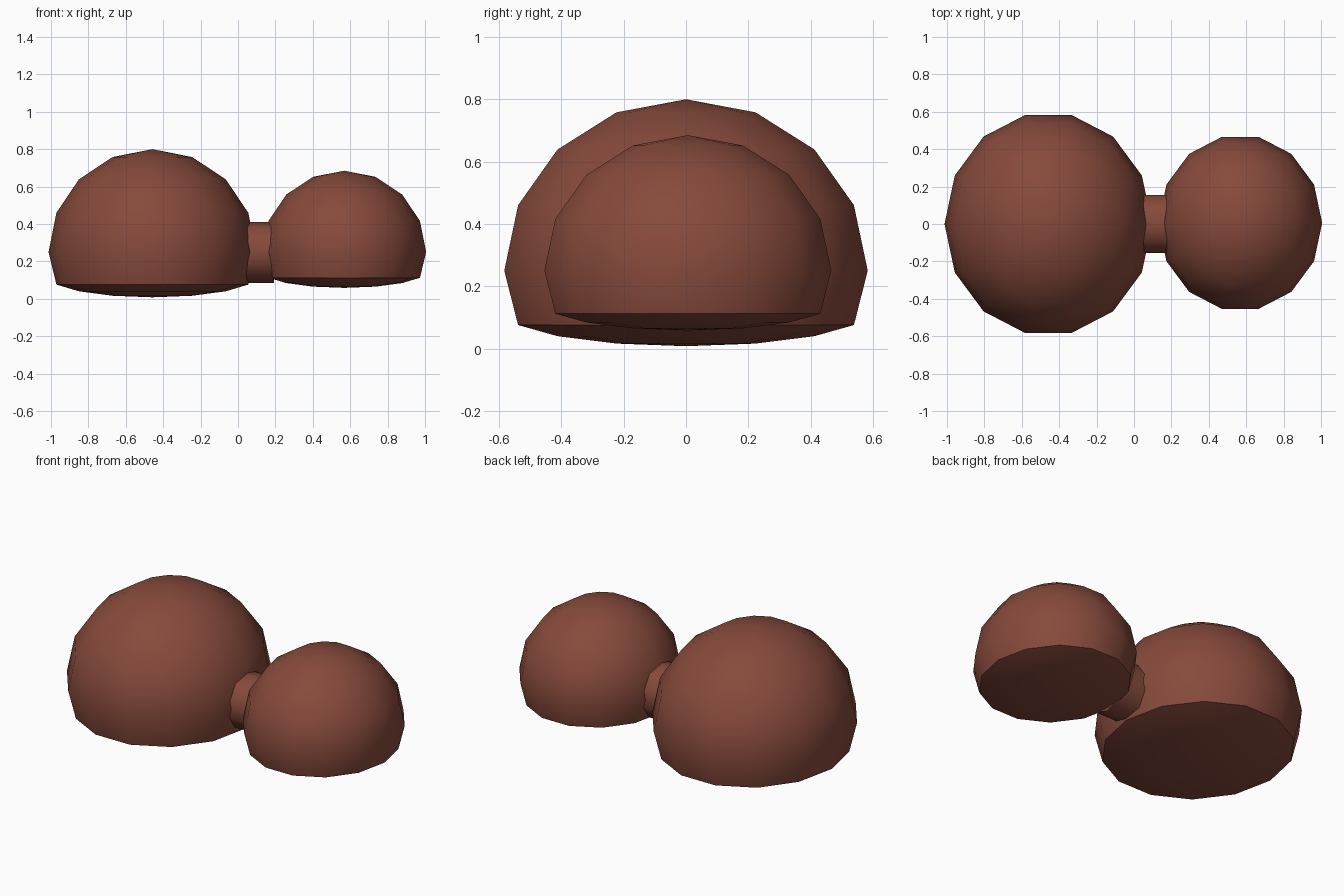
import bpy, math

if "Cube" in bpy.data.objects:
    bpy.data.objects.remove(bpy.data.objects["Cube"])

brown = bpy.data.materials.new("reddish brown")
brown.diffuse_color = (0.24, 0.068, 0.044, 1)
brown.use_nodes = True
brown.node_tree.nodes["Principled BSDF"].inputs["Base Color"].default_value = brown.diffuse_color


def finish(obj, name):
    obj.name = name
    obj.data.materials.append(brown)
    bpy.ops.object.shade_smooth_by_angle(angle=math.radians(40))


def dome(name, centre, radii):
    """Faceted ball whose underside is squashed to a shallow bowl."""
    bpy.ops.mesh.primitive_uv_sphere_add(segments=14, ring_count=8, radius=1, location=centre)
    obj = bpy.context.object
    turn = math.pi / 14  # puts a vertex on the y axis
    c, s = math.cos(turn), math.sin(turn)
    for v in obj.data.vertices:
        x, y, z = v.co
        if z < -0.3:
            z = -0.3 + 0.2 * (z + 0.3)
        v.co = ((x * c - y * s) * radii[0], (x * s + y * c) * radii[1], z * radii[2])
    finish(obj, name)


# Two flattened lobes
dome("large_lobe", (-0.458, 0, 0.25), (0.555, 0.598, 0.55))
dome("small_lobe", (0.568, 0.006, 0.25), (0.438, 0.472, 0.435))

# Short neck joining the lobes, with a corner pointing up
bpy.ops.mesh.primitive_cylinder_add(vertices=10, radius=0.163, depth=0.2,
                                    location=(0.092, 0, 0.248),
                                    rotation=(0, math.pi / 2, 0))
neck = bpy.context.object
turn = math.pi / 10
for v in neck.data.vertices:
    x, y, z = v.co
    a = math.atan2(y, x)
    # snap corners so one lies on the local x axis, which becomes vertical
    k = round(a / (2 * turn) - 0.01)
    v.co = (0.163 * math.cos(k * 2 * turn), 0.163 * math.sin(k * 2 * turn), z)
finish(neck, "neck")
